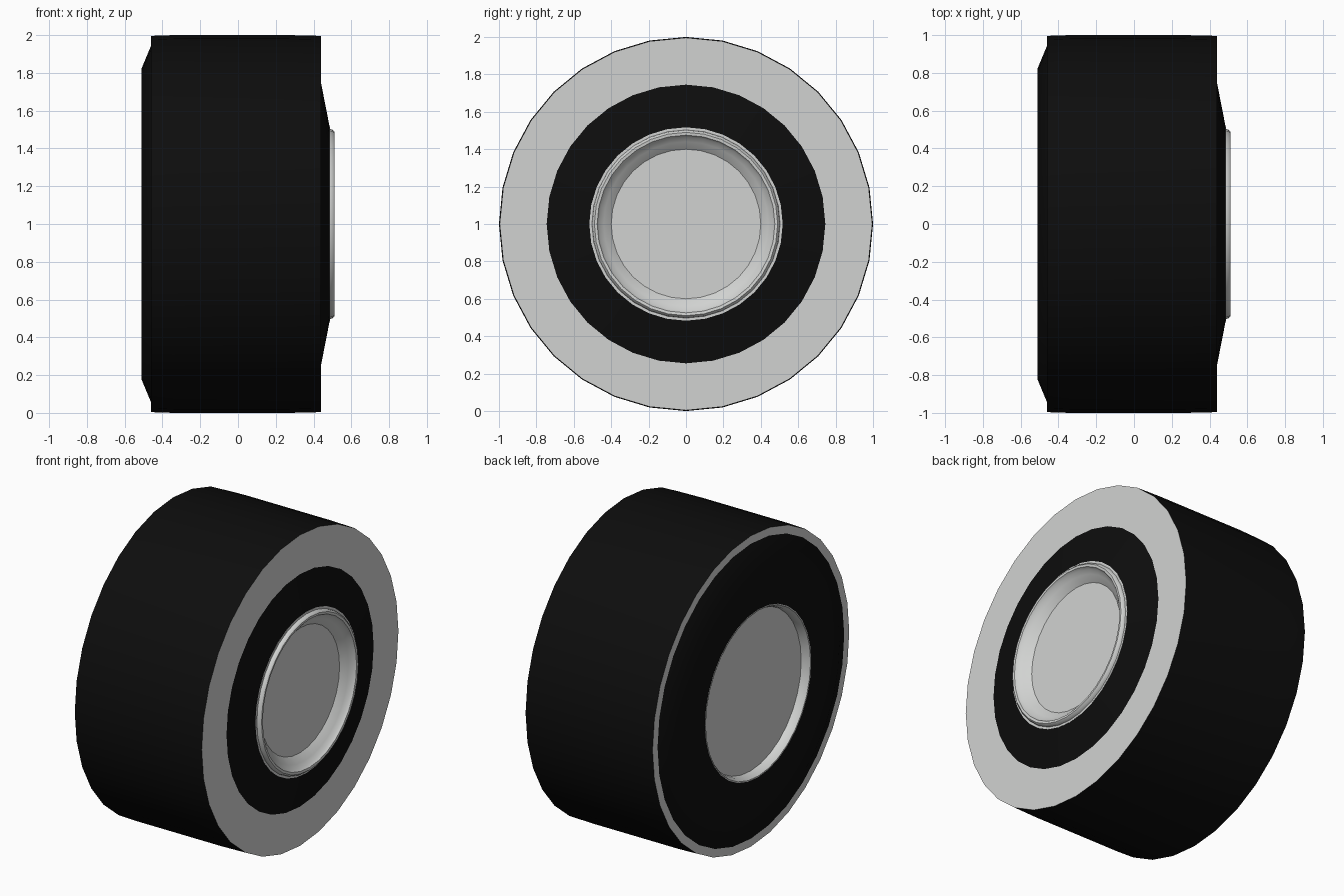
import bpy, bmesh, math

if "Cube" in bpy.data.objects:
    bpy.data.objects.remove(bpy.data.objects["Cube"])


def material(name, rgb):
    m = bpy.data.materials.new(name)
    m.diffuse_color = (*rgb, 1)
    m.use_nodes = True
    m.node_tree.nodes["Principled BSDF"].inputs["Base Color"].default_value = m.diffuse_color
    return m


RUBBER = material("black rubber", (0.004, 0.004, 0.004))
METAL = material("light grey metal", (0.64, 0.65, 0.64))


def lathe(name, profile, mat, sides=32, smooth=35):
    """Revolve (x, radius) points about the axle; radius 0 closes with a flat cap."""
    bm = bmesh.new()
    rings = []
    for x, r in profile:
        if r == 0:
            rings.append([bm.verts.new((x, 0, 1))])
        else:
            rings.append([bm.verts.new((x, r * math.sin(2 * math.pi * i / sides),
                                        1 + r * math.cos(2 * math.pi * i / sides)))
                          for i in range(sides)])
    for a, b in zip(rings, rings[1:]):
        for i in range(sides):
            j = (i + 1) % sides
            quad = [a[i % len(a)], a[j % len(a)], b[j % len(b)], b[i % len(b)]]
            bm.faces.new(list(dict.fromkeys(quad)))
    bmesh.ops.recalc_face_normals(bm, faces=bm.faces)
    me = bpy.data.meshes.new(name)
    bm.to_mesh(me)
    bm.free()
    me.materials.append(mat)
    ob = bpy.data.objects.new(name, me)
    bpy.context.collection.objects.link(ob)
    bpy.ops.object.select_all(action='DESELECT')
    ob.select_set(True)
    bpy.context.view_layer.objects.active = ob
    bpy.ops.object.shade_smooth_by_angle(angle=math.radians(smooth))
    return ob


# Drum with flat ends; the grey end discs show around and inside the tyre walls
tread = lathe("tread_drum", [(-0.46, 0), (-0.46, 0.996), (-0.34, 1.0),
                             (0.27, 1.0), (0.44, 0.996), (0.44, 0)], RUBBER)
tread.data.materials.append(METAL)
for p in tread.data.polygons:
    p.material_index = 1 if abs(p.normal.x) > 0.9 else 0

# Outer tyre wall: shallow cone on the right
lathe("right_tyre_wall", [(0.43, 0.745), (0.44, 0.745), (0.485, 0.515), (0.43, 0.515)], RUBBER)

# Inner tyre wall: flat ring with chamfered edge on the left
lathe("left_tyre_wall", [(-0.455, 0.955), (-0.46, 0.945), (-0.51, 0.825),
                         (-0.51, 0.535), (-0.455, 0.535)], RUBBER)

# Raised dish rim on the right
lathe("right_rim", [(0.43, 0.517), (0.486, 0.517), (0.486, 0.503), (0.50, 0.50), (0.51, 0.49),
                    (0.508, 0.475), (0.49, 0.465), (0.475, 0.44), (0.44, 0.40)], METAL)

# Recessed rim lining on the left
lathe("left_rim", [(-0.455, 0.537), (-0.512, 0.537), (-0.512, 0.53), (-0.49, 0.515),
                   (-0.46, 0.51)], METAL)
